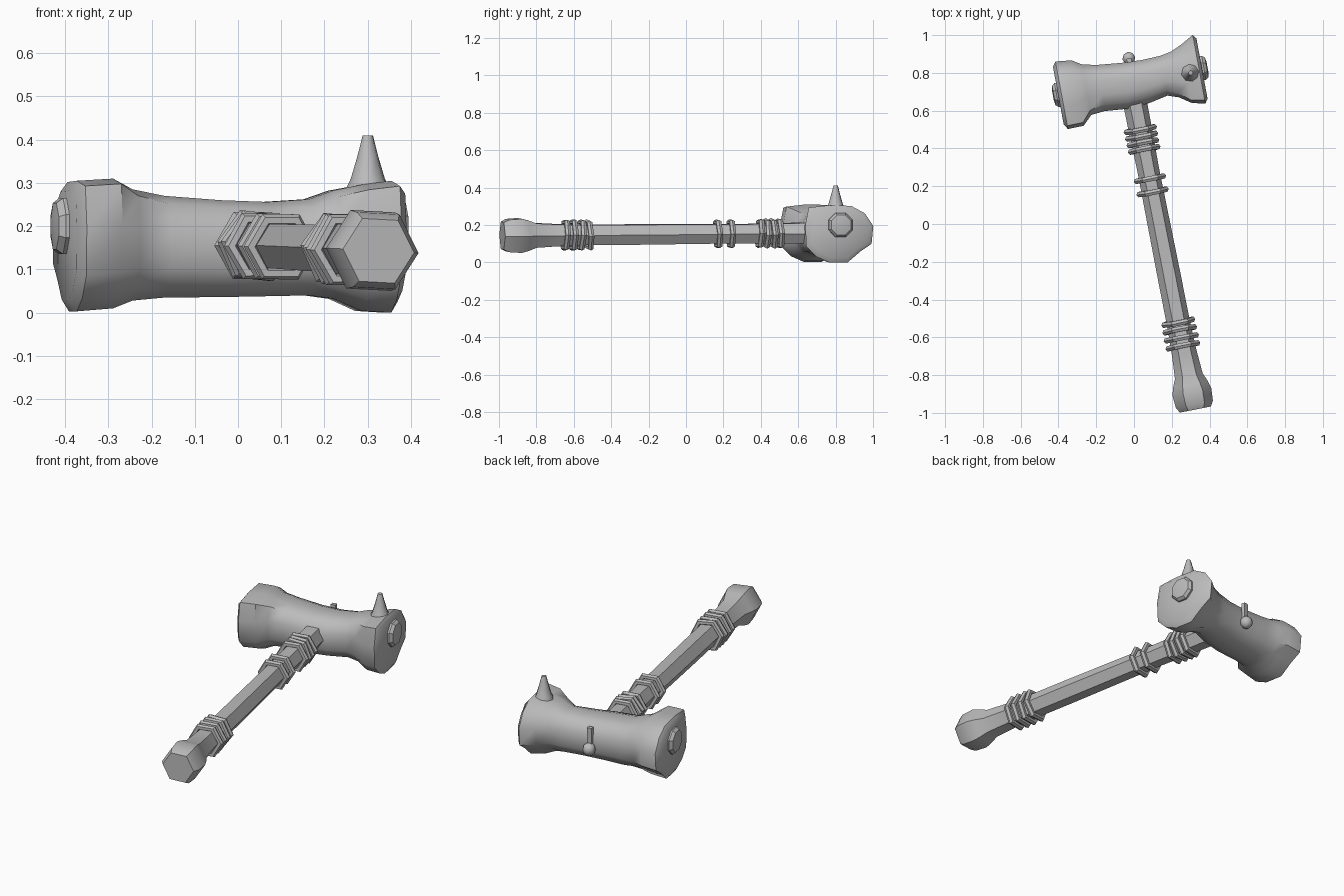
import bpy, bmesh, math, random
from mathutils import Matrix, Vector

if "Cube" in bpy.data.objects:
    bpy.data.objects.remove(bpy.data.objects["Cube"])

random.seed(4)
mat = bpy.data.materials.new("plain grey")
mat.diffuse_color = (0.5, 0.5, 0.5, 1)
mat.use_nodes = True
mat.node_tree.nodes["Principled BSDF"].inputs["Base Color"].default_value = mat.diffuse_color


def finish(name, bm, matrix, angle=35):
    bmesh.ops.recalc_face_normals(bm, faces=bm.faces[:])
    bm.transform(matrix)
    me = bpy.data.meshes.new(name)
    bm.to_mesh(me)
    bm.free()
    me.materials.append(mat)
    ob = bpy.data.objects.new(name, me)
    bpy.context.collection.objects.link(ob)
    bpy.ops.object.select_all(action='DESELECT')
    ob.select_set(True)
    bpy.context.view_layer.objects.active = ob
    bpy.ops.object.shade_smooth_by_angle(angle=math.radians(angle))
    return ob


def loft(name, rings, matrix, closed=False, angle=35):
    """Skin a list of equal-length point rings; cap the ends or close the loop."""
    bm = bmesh.new()
    vs = [[bm.verts.new(p) for p in r] for r in rings]
    n = len(vs[0])
    for a, b in zip(vs, vs[1:] + (vs[:1] if closed else [])):
        for i in range(n):
            j = (i + 1) % n
            bm.faces.new((a[i], a[j], b[j], b[i]))
    if not closed:
        bm.faces.new(vs[0])
        bm.faces.new(vs[-1])
    return finish(name, bm, matrix, angle)


def ngon(n, r, z, turn=0.0):
    return [(r * math.cos(turn + math.tau * i / n), r * math.sin(turn + math.tau * i / n), z)
            for i in range(n)]


def turned(name, profile, n, matrix, turn=0.0, angle=35, closed=False):
    return loft(name, [ngon(n, r, z, turn) for r, z in profile], matrix, closed, angle)


# frames: head (x along the head) and handle (local z along the shaft)
head = Matrix.Translation((-0.02, 0.755, 0)) @ Matrix.Rotation(math.radians(10.5), 4, 'Z')
start, end = Vector((0.325, -0.982, 0.143)), Vector((-0.01, 0.72, 0.157))
zax = (end - start).normalized()
xax = Vector((0, 0, 1)).cross(zax).normalized() * -1
yax = zax.cross(xax)
shaft = Matrix((xax, yax, zax)).transposed().to_4x4()
shaft.translation = start

# hammer head: chamfered box body flaring into two knobbly ends
knob = [(-1, .3), (-.9, .92), (-.3, 1), (.35, .98), (.75, .72), (1, .28),
        (.95, -.35), (.62, -.62), (.25, -1), (-.3, -1), (-.68, -.8), (-.97, -.45)]
body = [(-1, .4), (-.72, .85), (-.3, 1), (.35, 1), (.72, .85), (1, .4),
        (1, -.4), (.75, -.8), (.3, -1), (-.3, -1), (-.75, -.8), (-1, -.4)]
stations = [  # x, y min, y max, z min, z max, share of knob section
    (-.388, -.160, .150, .030, .282, 1), (-.370, -.188, .176, .003, .305, 1),
    (-.285, -.186, .166, .010, .310, 1), (-.235, -.137, .135, .028, .285, .5),
    (-.160, -.130, .118, .035, .270, 0), (-.030, -.141, .105, .036, .260, 0),
    (.080, -.131, .100, .038, .256, 0), (.180, -.110, .104, .040, .262, 0),
    (.238, -.130, .115, .032, .283, .5), (.300, -.172, .142, .004, .296, 1),
    (.370, -.188, .182, .000, .305, 1), (.386, -.165, .160, .025, .285, 1)]
rings = []
for x, y0, y1, z0, z1, k in stations:
    rings.append([(x, (y0 + y1) / 2 + (y1 - y0) / 2 * (b[0] + (a[0] - b[0]) * k),
                   (z0 + z1) / 2 + (z1 - z0) / 2 * (b[1] + (a[1] - b[1]) * k))
                  for a, b in zip(knob, body)])
loft("hammer_head", rings, head, angle=45)

# round studs on both striking faces
for name, s in (("left_stud", -1), ("right_stud", 1)):
    m = head @ Matrix.Translation((s * 0.36, 0, 0.2)) @ Matrix.Rotation(s * math.pi / 2, 4, 'Y')
    turned(name, [(.07, 0), (.07, .036), (.058, .051), (.03, .056)], 8, m, math.pi / 8)

# horn on top of the right end
turned("top_horn", [(.06, .25), (.052, .285), (.040, .31), (.025, .36), (.012, .41)],
       8, head @ Matrix.Translation((.323, -.014, 0)), angle=60)

# hexagonal shaft with swollen pommel
turned("handle", [(.084, 0), (.100, .028), (.105, .095), (.094, .135), (.075, .18),
                  (.067, .30), (.062, .45), (.062, .70), (.060, 1.0), (.058, 1.3),
                  (.062, 1.5), (.064, 1.7)], 6, shaft, math.radians(3), angle=50)

# hexagonal binding rings in three groups
for i, (y, r) in enumerate([(-.645, .078), (-.603, .079), (-.56, .078), (-.52, .076),
                            (.17, .071), (.24, .071), (.395, .072), (.43, .073),
                            (.465, .074), (.50, .074)]):
    t = (y + .982) / zax.y
    prof = [(r + .016 * math.cos(math.tau * j / 6), .016 * math.sin(math.tau * j / 6))
            for j in range(6)]
    tilt = Matrix.Rotation(random.uniform(-.07, .07), 4, 'X')
    turned(f"binding_ring_{i + 1}", prof, 6, shaft @ Matrix.Translation((0, 0, t)) @ tilt,
           math.radians(3) + random.uniform(-.08, .08), closed=True, angle=40)

# hanging strap and bead on the back of the head
bm = bmesh.new()
bmesh.ops.create_cube(bm, size=1, matrix=Matrix.Diagonal((.026, .022, .10, 1)))
finish("bead_strap", bm, head @ Matrix.Translation((.015, .110, .19)))
bm = bmesh.new()
bmesh.ops.create_uvsphere(bm, u_segments=8, v_segments=6, radius=.034)
finish("hanging_bead", bm, head @ Matrix.Translation((.015, .122, .125)), 50)
